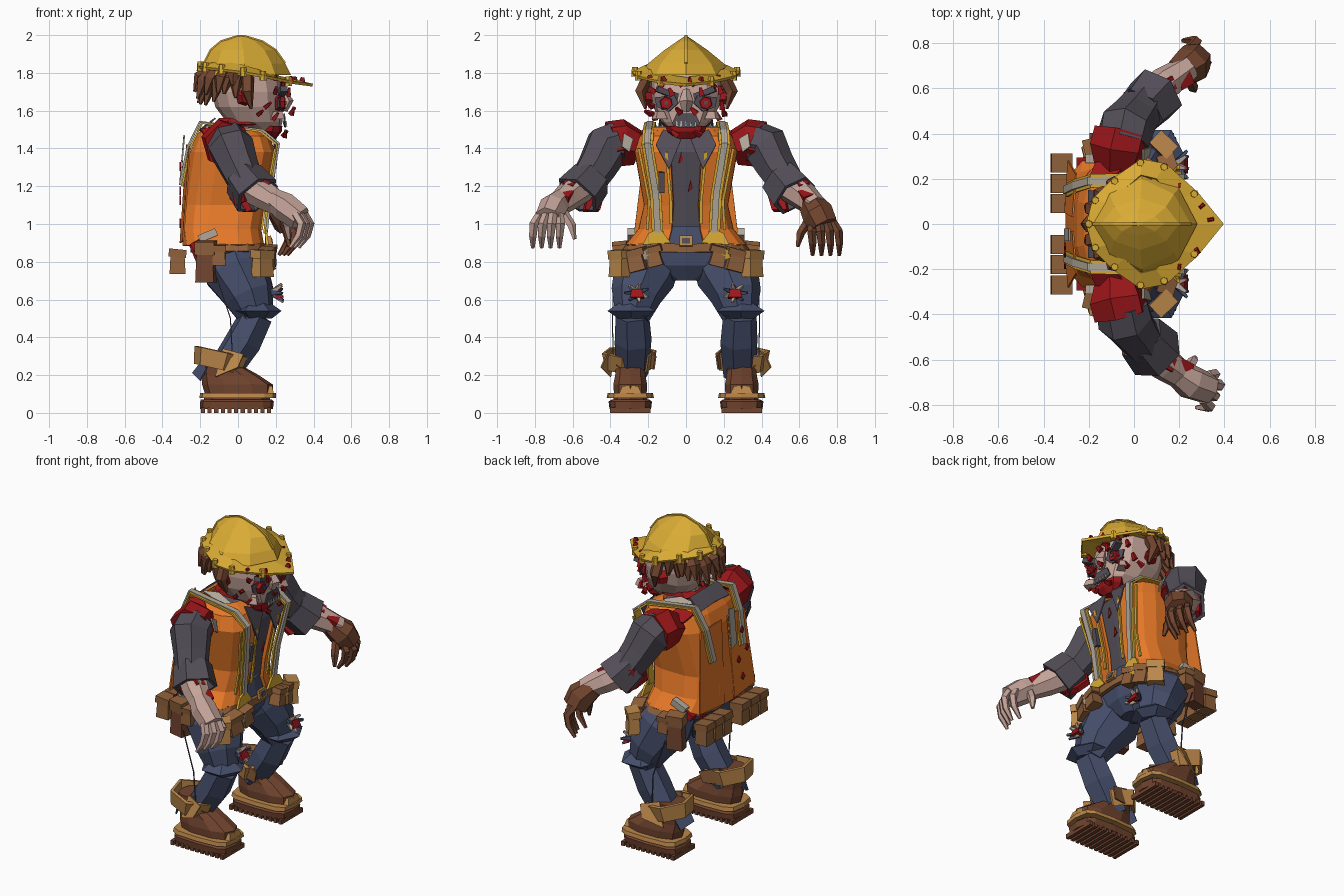
import bpy, bmesh, math, random
from mathutils import Vector, Euler
random.seed(4)

COLORS = {"yellow": (.70, .41, .035), "orange": (.82, .195, .022), "skin": (.55, .365, .315),
          "charcoal": (.087, .076, .097), "denim": (.06, .076, .145), "brown": (.165, .058, .028),
          "leather": (.28, .12, .044), "tan": (.5, .245, .07), "red": (.33, .008, .01), "silver": (.44, .39, .32)}
MATS = {}
for k, c in COLORS.items():
    MATS[k] = bpy.data.materials.new(k)
    MATS[k].diffuse_color = (*c, 1)


def finish(name, bm, mat, thick=0):
    bmesh.ops.recalc_face_normals(bm, faces=bm.faces)
    me = bpy.data.meshes.new(name)
    bm.to_mesh(me)
    bm.free()
    me.materials.append(MATS[mat])
    ob = bpy.data.objects.new(name, me)
    bpy.context.collection.objects.link(ob)
    if thick:
        m = ob.modifiers.new("thickness", "SOLIDIFY")
        m.thickness, m.offset = thick, 0
    return ob


def skin_rings(name, rings, mat, closed=True, caps=True, thick=0):
    bm = bmesh.new()
    vs = [[bm.verts.new(p) for p in r] for r in rings]
    n = len(vs[0])
    for a, b in zip(vs, vs[1:]):
        for i in range(n if closed else n - 1):
            j = (i + 1) % n
            bm.faces.new((a[i], a[j], b[j], b[i]))
    if caps:
        bm.faces.new(vs[0])
        bm.faces.new(vs[-1])
    return finish(name, bm, mat, thick)


def loft(name, rows, mat, yc=0, n=12, p=.8, gap=None, caps=True, thick=0):
    """rows of (z, back x, front x, half width), rounded by power p"""
    def pw(v): return math.copysign(abs(v) ** p, v) if abs(v) > 1e-6 else 0
    if gap:
        ang = [gap + (2 * math.pi - 2 * gap) * i / (n - 1) for i in range(n)]
    else:
        ang = [2 * math.pi * i / n for i in range(n)]
    rings = [[((x0 + x1) / 2 + (x1 - x0) / 2 * pw(math.cos(a)), yc + w * pw(math.sin(a)), z) for a in ang]
             for z, x0, x1, w in rows]
    return skin_rings(name, rings, mat, gap is None, caps and gap is None, thick)


def tube(name, pts, radii, mat, n=6, s=1, caps=True, thick=0):
    P = [Vector((x, y * s, z)) for x, y, z in pts]
    rings, t0, u = [], None, None
    for i, c in enumerate(P):
        t = (P[min(i + 1, len(P) - 1)] - P[max(i - 1, 0)]).normalized()
        u = t.orthogonal().normalized() if t0 is None else t0.rotation_difference(t) @ u
        t0, v = t, t.cross(u)
        rings.append([c + radii[i] * (u * math.cos(2 * math.pi * k / n) + v * math.sin(2 * math.pi * k / n)) for k in range(n)])
    return skin_rings(name, rings, mat, caps=caps, thick=thick)


def box(name, loc, size, mat, rot=(0, 0, 0), taper=1.0):
    bm = bmesh.new()
    bmesh.ops.create_cube(bm, size=1)
    E = Euler(rot).to_matrix()
    for v in bm.verts:
        k = taper if v.co.z > 0 else 1
        v.co = E @ Vector((v.co.x * size[0] * k, v.co.y * size[1] * k, v.co.z * size[2])) + Vector(loc)
    return finish(name, bm, mat)


def plate(name, pts, mat, s=1, thick=.008):
    bm = bmesh.new()
    bm.faces.new([bm.verts.new((x, y * s, z)) for x, y, z in pts])
    return finish(name, bm, mat, thick)


def ribbon(name, pts, w, mat, s=1, thick=.012):
    return skin_rings(name, [[(x, (y - w / 2) * s, z), (x, (y + w / 2) * s, z)] for x, y, z in pts], mat, False, False, thick)


# torso: trousers, shirt, open vest
loft("trouser_hips", [(.70, -.08, .07, .07), (.78, -.17, .12, .22), (.88, -.2, .13, .29), (.99, -.22, .115, .16)], "denim")
loft("shirt", [(.95, -.26, .09, .18), (1.12, -.25, .12, .18), (1.38, -.22, .165, .235), (1.47, -.18, .13, .2), (1.51, -.12, .08, .09)],
     "charcoal", n=16, p=.6)
loft("vest", [(.885, -.285, .13, .315), (.97, -.295, .115, .245), (1.1, -.285, .135, .215), (1.38, -.245, .19, .265),
              (1.46, -.215, .16, .24), (1.505, -.18, .08, .18)], "orange", n=16, p=.6, gap=.14, thick=.02)
loft("torn_neckband", [(1.525, -.13, .17, .12), (1.555, -.1, .19, .11)], "red", n=9, caps=False, thick=.02)
loft("neck", [(1.45, -.08, .08, .08), (1.6, -.06, .1, .08)], "skin", n=8)
STRAP = [(.14, .15, .95), (.16, .16, 1.15), (.205, .205, 1.42), (.12, .2, 1.49), (-.19, .19, 1.535), (-.255, .17, 1.4), (-.295, .15, 1.2)]
for s in (1, -1):
    ribbon("vest_strap_edge", STRAP, .06, "yellow", s)
    ribbon("vest_strap", [(x + (.012 if x > 0 else -.012), y, z + .006) for x, y, z in STRAP], .034, "silver", s)
    ribbon("vest_front_trim", [(.15, .08, 1.0), (.165, .08, 1.12), (.205, .105, 1.38)], .015, "yellow", s)
    ribbon("vest_side_trim", [(.125, .205, .97), (.145, .195, 1.12), (.195, .25, 1.4)], .015, "yellow", s)
    plate("shirt_lapel", [(.19, .02, 1.46), (.2, .09, 1.29), (.21, .16, 1.42), (.13, .12, 1.5)], "charcoal", s)
    plate("back_collar", [(-.2, 0, 1.5), (-.2, .15, 1.49), (-.12, .14, 1.56), (-.12, 0, 1.56)], "charcoal", s)
    plate("back_flap", [(-.27, .03, 1.42), (-.255, .22, 1.4), (-.29, .28, .91), (-.305, .05, .9)], "orange", s)
    plate("collar_trim", [(-.17, .12, 1.52), (-.02, .17, 1.51), (.1, .15, 1.49), (-.05, .12, 1.54)], "silver", s)
    plate("shoulder_blood", [(-.2, .2, 1.5), (-.17, .27, 1.46), (-.02, .27, 1.46), (-.1, .2, 1.515)], "red", s, .012)
plate("back_reflector", [(-.285, -.02, 1.47), (-.285, -.075, 1.46), (-.305, -.075, 1.24), (-.305, -.02, 1.22)], "silver")
box("vest_pocket", (.175, -.13, 1.22), (.03, .03, .11), "charcoal", (0, .15, 0))
for y, z in ((.02, 1.2), (-.03, 1.35)):
    plate("shirt_stain", [(.158, y - .01, z - .03), (.158, y + .015, z - .01), (.166, y + .005, z + .03)], "red")
for y, z in ((.13, 1.3), (.18, 1.17), (.1, 1.12), (.14, 1.0)):
    plate("vest_stain", [(-.305, -y - .018, z), (-.305, -y, z - .02), (-.305, -y + .018, z), (-.305, -y, z + .028)], "red")

# arms: torn shoulder, sleeve, rolled cuff, forearm
for s in (1, -1):
    tube("torn_shoulder", [(-.08, .25, 1.40), (-.07, .34, 1.43), (-.055, .4, 1.42)], [.095, .13, .128], "red", 6, s)
    plate("shoulder_rag", [(.04, .28, 1.45), (.065, .3, 1.38), (.075, .34, 1.41), (.04, .33, 1.48)], "silver", s)
    tube("sleeve", [(-.05, .36, 1.43), (-.04, .42, 1.41), (0, .47, 1.31), (.05, .54, 1.2)], [.118, .125, .108, .095], "charcoal", 7, s)
    tube("sleeve_cuff", [(.03, .50, 1.24), (.1, .575, 1.15)], [.105, .122], "charcoal", 6, s, False, .02)
    plate("torn_cuff", [(-.04, .48, 1.25), (-.03, .44, 1.14), (.04, .46, 1.07), (.06, .54, 1.07), (.0, .52, 1.17)], "red", s, .035)
    plate("torn_cuff_outer", [(-.04, .57, 1.25), (.03, .615, 1.24), (.04, .615, 1.12), (-.01, .57, 1.1)], "red", s, .025)
    tube("forearm", [(.06, .55, 1.2), (.14, .62, 1.15), (.24, .69, 1.09)], [.085, .078, .06], "skin", 7, s)
    box("arm_wound", (.14, .61, 1.215), (.08, .06, .035), "red", (.3 * s, .5, .5 * s)) if s > 0 else \
        box("arm_wound", (.14, -.61, 1.215), (.08, .06, .035), "red", (-.3, .5, -.5))
    box("wrist_wound", (.22, .635 * s, 1.15), (.07, .06, .04), "red", (.3 * s, .5, .5 * s))
    # hand, bare on one side and gloved on the other
    m, dx, dz = ("brown", -.04, -.04) if s > 0 else ("skin", .02, 0)
    hand, k = ("glove", 1.12) if s > 0 else ("hand", 1)
    tube(hand + "_palm", [(.19, .66, 1.13 + dz / 2), (.25, .7, 1.09 + dz), (.31 + dx, .73, 1.03 + dz)], [.06 * k, .078 * k, .07 * k], m, 7, s)
    for i in range(4):
        y, x = .665 + .047 * i, .33 + dx - .022 * abs(i - 1)
        tube(hand + "_finger", [(x, .67 + .035 * i, 1.05 + dz), (x + .03, y, 1.0 + dz), (x + .015, y + .005, .94 + dz),
             (x - .03, y + .005, .875 + dz)], [.024, .025, .021, .01], m, 5, s)
    tube(hand + "_thumb", [(.24, .65, 1.06 + dz), (.26, .605, .99 + dz), (.27, .59, .92 + dz)], [.026, .024, .01], m, 5, s)

# head with jaw, nose, ears
loft("head", [(1.48, .1, .22, .06), (1.54, -.06, .235, .13), (1.62, -.12, .235, .175), (1.7, -.14, .235, .19),
              (1.78, -.14, .22, .185), (1.84, -.1, .17, .14)], "skin", n=12)
loft("bloody_chin", [(1.45, .15, .2, .05), (1.49, .13, .232, .1), (1.52, .14, .235, .11)], "red", n=8)
plate("mouth", [(.243, -.075, 1.53), (.25, -.04, 1.51), (.25, .04, 1.51), (.243, .075, 1.53), (.245, .05, 1.585), (.245, -.05, 1.585)], "charcoal")
tube("nose", [(.23, 0, 1.71), (.255, 0, 1.65), (.24, 0, 1.6)], [.018, .04, .022], "skin", 5)
for i in range(5):
    box("tooth", (.255, -.05 + .025 * i, 1.53), (.012, .015, .028), "silver", taper=.4)
for s in (1, -1):
    plate("eye_socket", [(.246, .04, 1.64), (.24, .09, 1.595), (.215, .155, 1.62), (.21, .165, 1.67), (.24, .06, 1.68)], "charcoal", s, .009)
    tube("eye", [(.2, .1, 1.64), (.25, .105, 1.64)], [.045, .032], "red", 6, s)
    box("pupil", (.252, .105 * s, 1.642), (.008, .02, .02), "charcoal")
    box("eyebrow", (.23, .1 * s, 1.695), (.04, .12, .03), "charcoal", (.35 * s, 0, -.25 * s))
    box("cheek", (.21, .14 * s, 1.575), (.05, .07, .04), "skin", (0, 0, -.5 * s), .6)
    tube("ear", [(.03, .18, 1.67), (.05, .225, 1.67)], [.045, .035], "red", 6, s)
    tube("sideburn", [(.05, .2, 1.78), (.05, .24, 1.7), (.07, .215, 1.61)], [.035, .035, .008], "brown", 5, s)
    for x, y, z in ((.2, .18, 1.71), (.2, .17, 1.57), (.16, .19, 1.63), (.25, .06, 1.48), (.29, .04, 1.6), (.24, .14, 1.74), (.27, .08, 1.7),
                    (.12, .2, 1.59), (.24, .03, 1.75)):
        box("blood_drop", (x, y * s, z), (.022, .03, .045), "red", (random.random(), random.random(), 0), .5)

# shaggy hair in two overlapping rows, longest at the back
for row, (cnt, zt, zb, r) in enumerate(((13, 1.8, 1.69, .18), (11, 1.81, 1.73, .2))):
    for i in range(cnt):
        a = math.radians(76 + 208 * i / (cnt - 1))
        c, d = math.cos(a), math.sin(a)
        z = zb + .06 * c + random.uniform(-.02, .03)
        tube("hair_lock", [(r * .75 * c, r * .85 * d, zt), (r * c, r * d, (zt + z) / 2 + .02), ((r + .03) * c, (r + .02) * d, z)],
             [.035, .038, .008], "brown", 5)

# hard hat: diamond-shaped dome, peaked brim, ridge, studs
half = [(.395, 0, 1.735), (.28, .14, 1.75), (.14, .265, 1.78), (.03, .285, 1.8), (-.09, .2, 1.815), (-.18, .11, 1.825), (-.21, 0, 1.83)]
outline = half + [(x, -y, z) for x, y, z in half[-2:0:-1]]
inner = [(.03 + (x - .03) * .6, y * .75, z + .035) for x, y, z in outline]
skin_rings("hat_brim", [outline, inner], "yellow", caps=False, thick=.015)
loft("hat_dome", [(1.79, -.205, .28, .24), (1.85, -.18, .25, .2), (1.92, -.145, .2, .115), (1.965, -.09, .13, .05), (1.995, -.01, .04, .006)],
     "yellow", n=8, p=1.2)
RIDGE = [(-.18, 0, 1.855), (-.145, 0, 1.923), (-.09, 0, 1.969), (0, 0, 1.997), (.04, 0, 1.995), (.13, 0, 1.968), (.2, 0, 1.923), (.25, 0, 1.853)]
ribbon("hat_ridge", RIDGE, .014, "yellow", thick=.008)
for i, (x, y, z) in enumerate(outline):
    if x < .3:
        tube("hat_stud", [(x * .95, y * .95, z - .02), (x * .95, y * .95, z + .03)], [.02, .016], "yellow", 6)
for x, y in ((.3, .08), (.28, -.12), (.2, -.19), (.2, .17), (.34, .02)):
    box("hat_blood", (x, y, 1.775 - .1 * (x - .2)), (.035, .02, .03), "red", (0, .2, y * 9), .5)

# belt, buckle and pouches
loft("tool_belt", [(.85, -.24, .15, .33), (.895, -.24, .15, .3)], "leather", n=16, caps=False, thick=.025)
box("buckle", (.17, 0, .91), (.02, .07, .055), "tan", (0, -.2, 0))
box("buckle_hole", (.179, 0, .91), (.009, .04, .03), "charcoal", (0, -.2, 0))


def pouch(x, y, z, w, h, a, mat="tan", d=.07, lean=0):
    box("pouch", (x, y, z), (d, w, h), mat, (lean, 0, a), .85)
    box("pouch_flap", (x, y, z + h * .42), (d * 1.1, w * 1.05, h * .35), "tan" if mat == "tan" else "leather", (lean, .1, a))


for s in (1, -1):
    for y in (.09, .18, .27):
        pouch(-.32, y * s, .795, .08, .12, 0, "leather", .085)
    for x, y, z, w, h, a, m in ((-.17, .34, .79, .1, .2, 1.8, "brown"), (.13, .35, .785, .1, .13, .8, "tan"), (-.1, .35, .83, .07, .1, 1.6, "leather"),
                                (.15, .26, .805, .09, .11, .3, "leather"), (.165, .17, .825, .08, .1, .1, "leather")):
        pouch(x, y * s, z, w, h, a * s, m, .07, -.25 * s if a < .5 else 0)
    box("belt_tool", (.18, .21 * s, .84), (.03, .04, .05), "yellow" if s > 0 else "silver", (.3, .2, 0))
    plate("vest_corner", [(.15, .08, .9), (.155, .23, .89), (.15, .2, .95), (.15, .14, .98)], "yellow", s, .014)
    plate("hip_tear", [(-.25, .06, .93), (-.27, .2, .93), (-.2, .17, .76)], "red", s, .012)
    box("hip_rag", (-.16, .29 * s, .94), (.1, .04, .04), "silver", (0, -.4, 0))
    box("hip_rag_red", (-.2, .27 * s, .9), (.1, .05, .04), "red", (0, -.5, 0))

# legs: thigh, knee fold, shin, torn knee, loose cord
for s in (1, -1):
    tube("thigh", [(-.04, .15, .86), (-.005, .22, .74), (.06, .265, .62), (.1, .285, .5)], [.14, .17, .135, .09], "denim", 8, s)
    skin_rings("knee_fold", [[(.1 + r * q * math.cos(a), (.29 + r * math.sin(a)) * s, z) for a in [math.pi / 3 * k for k in range(6)]]
                             for z, r, q in ((.59, .06, 1), (.54, .145, .9), (.5, .08, 1))], "denim")
    tube("shin", [(.1, .285, .52), (.03, .28, .38), (-.09, .285, .2)], [.09, .1, .088], "denim", 6, s)
    for k in range(7):
        a = k * 2 * math.pi / 7
        y, z = .26 + .065 * math.cos(a), .635 + .05 * math.sin(a)
        tube("knee_shred", [(.18, .26, .635), (.235 - .1 * (z - .635), y, z)], [.022, .008], ("denim", "silver", "skin")[k % 3], 4, s)
    box("knee_wound", (.215, .26 * s, .63), (.035, .075, .045), "red", (0, -.3, 0), .7)
    tube("loose_cord", [(-.12, .38, .74), (-.04, .39, .5), (-.03, .385, .3)], [.004] * 3, "charcoal", 4, s)

    # boots with layered sole, tread bars and torn ankle cuff
    y = .295 * s
    loft("boot", [(.1, -.175, .185, .09), (.15, -.19, .185, .093), (.2, -.19, .11, .083), (.25, -.19, .02, .08), (.32, -.19, -.03, .08)], "brown", y, 10)
    loft("boot_welt", [(.08, -.205, .2, .125), (.105, -.2, .2, .12)], "tan", y, 12, .5)
    box("toe_cap", (.16, y, .122), (.06, .12, .04), "tan", taper=.7)
    loft("boot_sole", [(.02, -.2, .185, .11), (.06, -.2, .19, .115), (.07, -.195, .18, .1)], "brown", y, 12, .5)
    loft("sole_gap", [(.06, -.18, .17, .09), (.09, -.18, .17, .09)], "brown", y, 8)
    for k in range(11):
        box("tread_bar", (-.185 + k * .035, y, .014), (.022, .215, .028), "brown")
    tube("boot_cuff", [(-.11, .3, .235), (-.09, .3, .325)], [.12, .14], "tan", 6, s, False, .02)
    plate("boot_tongue", [(.0, .22, .23), (.06, .29, .2), (.0, .37, .25), (-.01, .3, .36)], "leather", s)
    plate("cuff_scrap", [(-.08, .38, .34), (.03, .42, .31), (.0, .45, .24), (-.12, .4, .19)], "tan", s)
    plate("cuff_scrap_inner", [(-.1, .19, .34), (.02, .16, .3), (.0, .17, .23), (-.14, .2, .24)], "leather", s)
    plate("denim_scrap", [(-.24, .26, .21), (-.2, .34, .17), (-.14, .36, .28), (-.17, .24, .3)], "denim", s)
